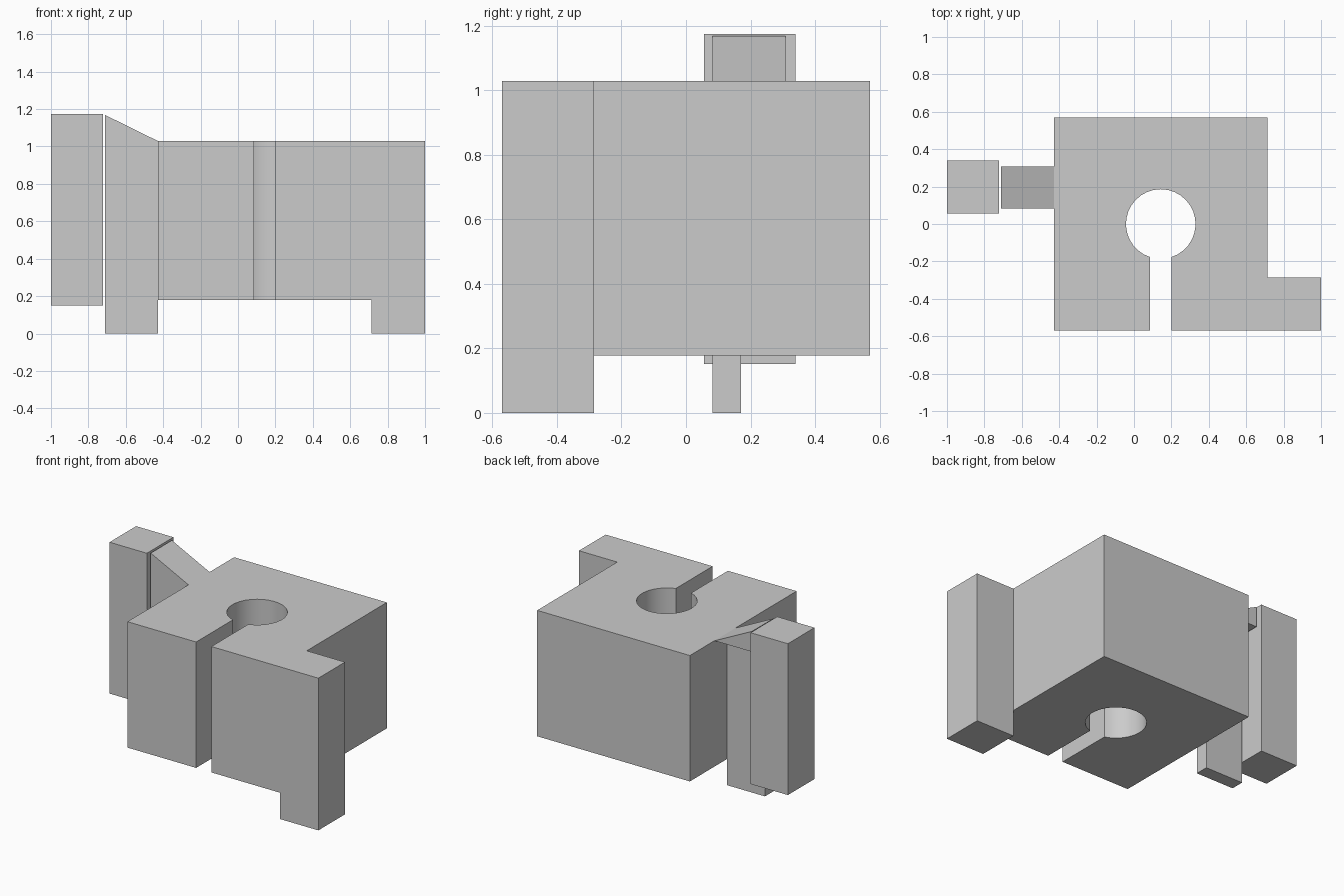
import bpy, bmesh
from math import sin, cos, asin, pi, radians
from mathutils import Vector

if "Cube" in bpy.data.objects:
    bpy.data.objects.remove(bpy.data.objects["Cube"])


def prism(name, outline, extrude):
    """Extrude a planar outline of 3D points along a vector."""
    bm = bmesh.new()
    face = bm.faces.new([bm.verts.new(p) for p in outline])
    res = bmesh.ops.extrude_face_region(bm, geom=[face], use_keep_orig=True)
    verts = [g for g in res["geom"] if isinstance(g, bmesh.types.BMVert)]
    bmesh.ops.translate(bm, verts=verts, vec=Vector(extrude))
    bmesh.ops.recalc_face_normals(bm, faces=bm.faces)
    mesh = bpy.data.meshes.new(name)
    bm.to_mesh(mesh)
    bm.free()
    obj = bpy.data.objects.new(name, mesh)
    bpy.context.collection.objects.link(obj)
    return obj


def box(name, x, y, z):
    outline = [(x[0], y[0], z[0]), (x[1], y[0], z[0]),
               (x[1], y[1], z[0]), (x[0], y[1], z[0])]
    return prism(name, outline, (0, 0, z[1] - z[0]))


BOTTOM, TOP = 0.178, 1.029
LEFT, RIGHT, HALF_Y = -0.428, 0.714, 0.57

# Main block with a keyhole: round bore opening to the front through a slot
cx, r, half_slot, segs = 0.143, 0.186, 0.057, 28
gap = asin(half_slot / r)
start, sweep = -pi / 2 - gap, -(2 * pi - 2 * gap)
angles = [start + sweep * i / segs for i in range(segs + 1)]
bore = [(cx + r * cos(a), r * sin(a), BOTTOM) for a in angles]
outline = [(LEFT, HALF_Y, BOTTOM), (LEFT, -HALF_Y, BOTTOM),
           (cx - half_slot, -HALF_Y, BOTTOM), *bore,
           (cx + half_slot, -HALF_Y, BOTTOM), (RIGHT, -HALF_Y, BOTTOM),
           (RIGHT, HALF_Y, BOTTOM)]
block = prism("main_block", outline, (0, 0, TOP - BOTTOM))
bpy.context.view_layer.objects.active = block
block.select_set(True)
bpy.ops.object.shade_smooth_by_angle(angle=radians(30))

# Corner leg on the right
box("right_leg", (RIGHT, 1.0), (-HALF_Y, -0.285), (0, TOP))

# Narrow leg, sloped wedge above it, and outer post on the left
box("left_leg", (-0.71, LEFT), (0.082, 0.171), (0, TOP))
prism("left_wedge",
      [(-0.71, 0.082, TOP), (LEFT, 0.082, TOP), (-0.71, 0.082, 1.168)],
      (0, 0.226, 0))
box("left_post", (-1.0, -0.721), (0.056, 0.34), (0.151, 1.174))
